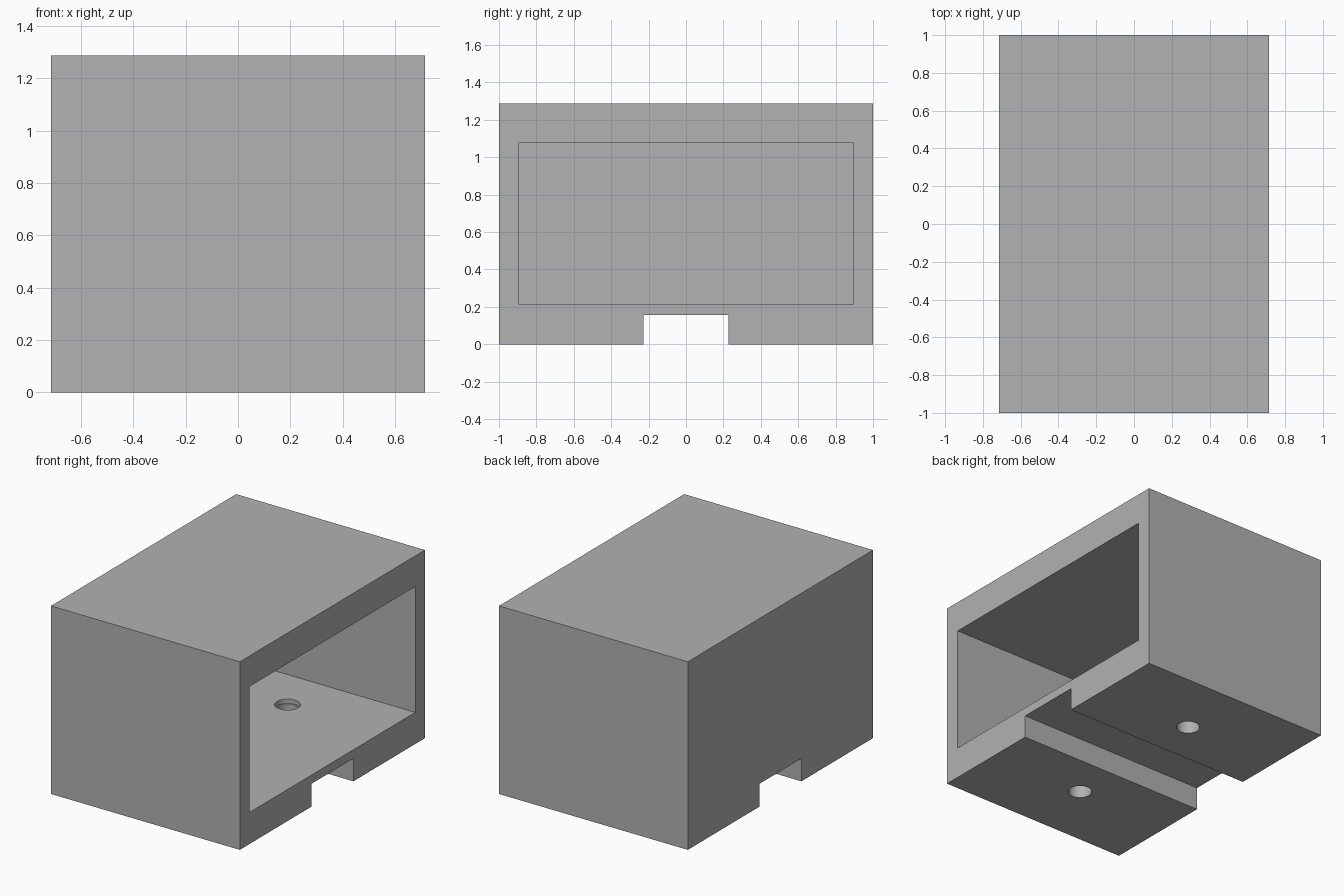
import bpy
import bmesh

cube = bpy.data.objects.get("Cube")
if cube:
    bpy.data.objects.remove(cube, do_unlink=True)

grey = bpy.data.materials.new("plain grey")
grey.use_nodes = True
colour = (0.445, 0.445, 0.445, 1)
grey.diffuse_color = colour
grey.node_tree.nodes["Principled BSDF"].inputs["Base Color"].default_value = colour


def finish(bm, name):
    mesh = bpy.data.meshes.new(name)
    bm.to_mesh(mesh)
    bm.free()
    mesh.materials.append(grey)
    obj = bpy.data.objects.new(name, mesh)
    bpy.context.collection.objects.link(obj)
    return obj


def box(name, low, high):
    bm = bmesh.new()
    bmesh.ops.create_cube(bm, size=1)
    for v in bm.verts:
        v.co = [a + (b - a) * (c + 0.5) for a, b, c in zip(low, high, v.co)]
    return finish(bm, name)


def cylinder(name, radius, y, z0, z1):
    bm = bmesh.new()
    bmesh.ops.create_cone(bm, cap_ends=True, segments=48,
                          radius1=radius, radius2=radius, depth=z1 - z0)
    bmesh.ops.translate(bm, verts=bm.verts, vec=(0, y, (z0 + z1) / 2))
    return finish(bm, name)


W, H = 0.714, 1.286
FLOOR, CEILING = 0.216, 1.076

# Solid block
housing = box("housing", (-W, -1, 0), (W, 1, H))

# Cavity open on one side, and the channel underneath
cutters = [
    box("cavity_cutter", (-W + 0.107, -0.895, FLOOR), (W + 0.1, 0.895, CEILING)),
    box("channel_cutter", (-1, -0.227, -0.1), (1, 0.227, 0.156)),
]
# Screw holes with a shallow recess in the floor
for label, y in (("front", -0.535), ("back", 0.535)):
    cutters.append(cylinder(label + "_hole_cutter", 0.074, y, -0.1, FLOOR + 0.1))
    cutters.append(cylinder(label + "_recess_cutter", 0.08, y, FLOOR - 0.03, FLOOR + 0.1))

for cutter in cutters:
    mod = housing.modifiers.new(cutter.name, "BOOLEAN")
    mod.operation = "DIFFERENCE"
    mod.solver = "EXACT"
    mod.object = cutter
    cutter.hide_render = True
    cutter.hide_set(True)

# Round hole walls stay smooth, box edges stay sharp
bpy.ops.object.select_all(action="DESELECT")
housing.select_set(True)
bpy.context.view_layer.objects.active = housing
for mod in list(housing.modifiers):
    bpy.ops.object.modifier_apply(modifier=mod.name)
for cutter in cutters:
    bpy.data.objects.remove(cutter, do_unlink=True)
bpy.ops.object.shade_smooth_by_angle(angle=0.52)
